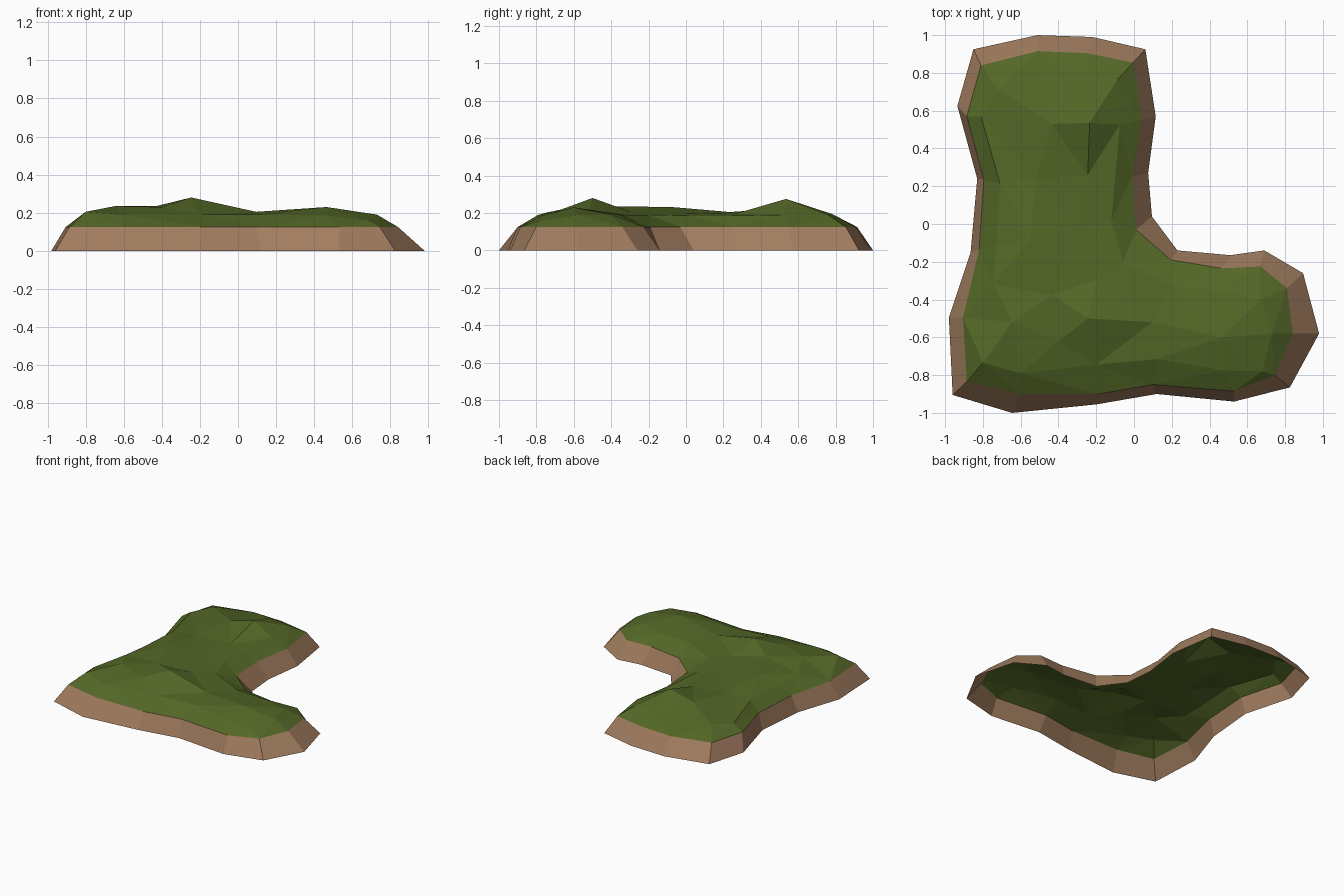
import bpy, bmesh
from mathutils import Vector
from mathutils.geometry import delaunay_2d_cdt

# Ground outline, clockwise from the back left corner
BASE = [(-.85, .925), (-.51, 1), (-.22, .99), (.06, .925), (.115, .57), (.075, .27),
        (.095, .04), (.23, -.14), (.51, -.165), (.69, -.14), (.895, -.26), (.98, -.58),
        (.825, -.865), (.53, -.94), (.12, -.9), (-.2, -.955), (-.645, -1), (-.96, -.905),
        (-.98, -.495), (-.865, -.15), (-.83, .24), (-.935, .625)]

# Matching grass rim at the top of the bank
RIM = [(-.81, .84), (-.51, .915), (-.255, .905), (-.005, .855), (.04, .55), (-.01, .25),
       (.01, -.03), (.195, -.19), (.465, -.235), (.67, -.225), (.81, -.34), (.84, -.58),
       (.745, -.8), (.53, -.885), (.10, -.85), (-.19, -.9), (-.6, -.9), (-.885, -.835),
       (-.905, -.495), (-.82, -.135), (-.795, .235), (-.885, .57)]
RIM_Z = .125

# Shoulder points where the slope flattens out
SHOULDER = [(-.8, -.735, .205), (-.6, -.79, .19), (-.2, -.745, .19), (.12, -.715, .19),
            (.465, -.775, .185), (.68, -.78, .16), (.73, -.58, .19), (.67, -.4, .19),
            (.46, -.35, .19), (.2, -.33, .19), (-.06, -.2, .19), (-.12, .02, .185),
            (-.1, .24, .185), (-.075, .525, .19), (-.09, .76, .19), (-.275, .78, .195),
            (-.715, .71, .19), (-.81, .57, .175), (-.71, .215, .19), (-.73, -.115, .19),
            (-.745, -.32, .2)]

# Gentle mounds and hollows on the plateau
MOUNDS = [(-.245, -.5, .28), (.095, -.52, .205), (-.43, -.375, .235), (-.4, -.62, .23),
          (-.645, -.52, .235), (.465, -.6, .23), (-.235, .535, .275), (-.245, .26, .195),
          (-.435, .53, .225), (-.195, -.295, .205), (-.52, .235, .205), (-.55, -.08, .232),
          (-.3, -.02, .2)]


def material(name, color):
    m = bpy.data.materials.new(name)
    m.diffuse_color = (*color, 1)
    return m


def build(name, verts, faces, mat):
    mesh = bpy.data.meshes.new(name)
    mesh.from_pydata(verts, [], faces)
    bm = bmesh.new()
    bm.from_mesh(mesh)
    bm.normal_update()
    # every surface of the hill leans upward
    bmesh.ops.reverse_faces(bm, faces=[f for f in bm.faces if f.normal.z < 0])
    bm.to_mesh(mesh)
    bm.free()
    mesh.materials.append(mat)
    obj = bpy.data.objects.new(name, mesh)
    bpy.context.collection.objects.link(obj)
    return obj


earth = material("earth_brown", (.36, .205, .115))
grass = material("grass_green", (.088, .137, .02))
n = len(BASE)

# Sloping earth bank, open underneath
build("earth_bank",
      [(x, y, 0) for x, y in BASE] + [(x, y, RIM_Z) for x, y in RIM],
      [(i, (i + 1) % n, n + (i + 1) % n, n + i) for i in range(n)], earth)

# Grass surface, triangulated inside the rim
points = [(x, y, RIM_Z) for x, y in RIM] + SHOULDER + MOUNDS
flat, _, tris, origin, _, _ = delaunay_2d_cdt(
    [Vector(p[:2]) for p in points], [(i, (i + 1) % n) for i in range(n)], [], 1, 1e-5)
build("grass_top",
      [(v.x, v.y, points[o[0]][2] if o else RIM_Z) for v, o in zip(flat, origin)],
      tris, grass)
